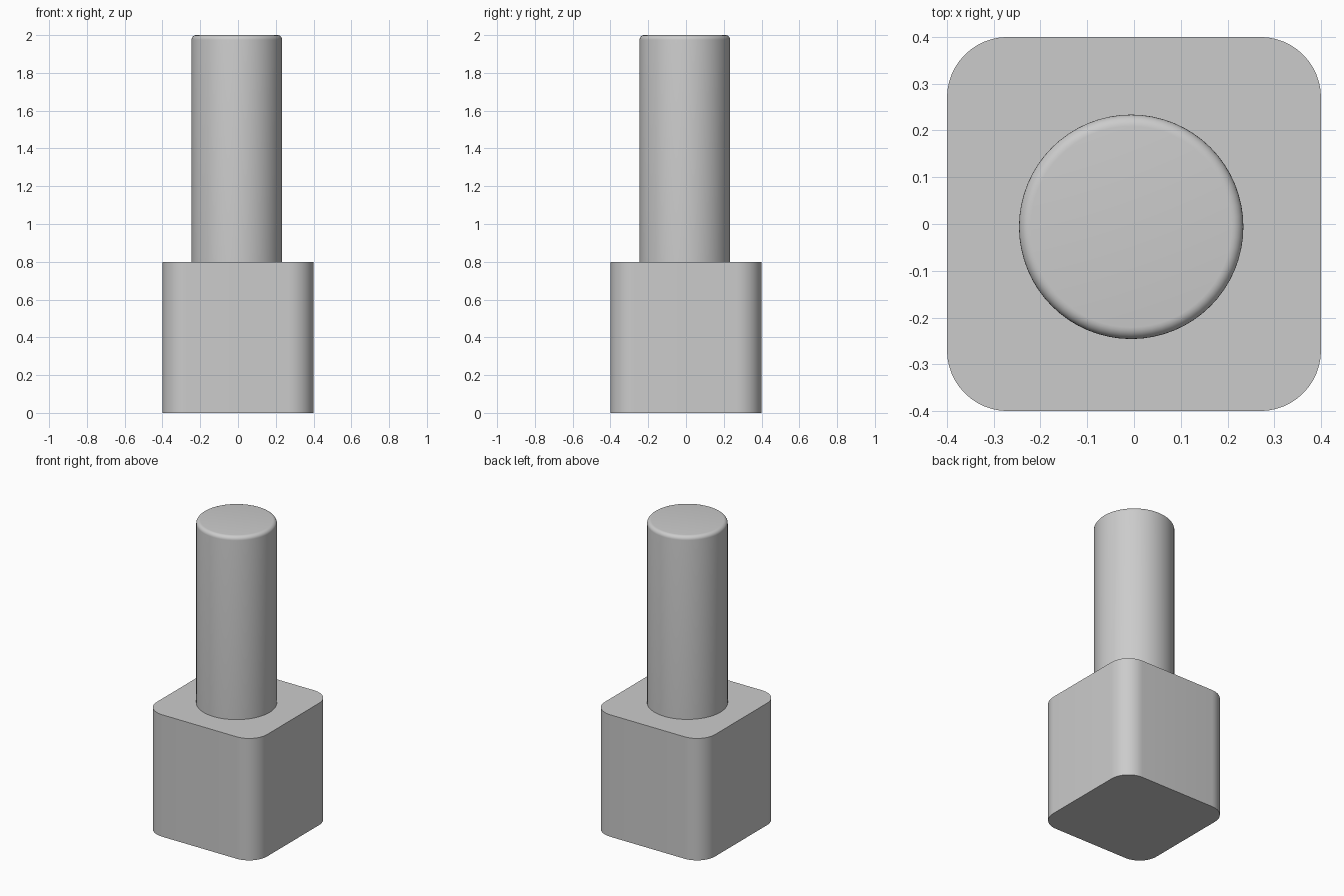
import bpy, bmesh, math

old = bpy.data.objects.get("Cube")
if old:
    bpy.data.objects.remove(old, do_unlink=True)

# Single plain grey
grey = bpy.data.materials.new("light_grey")
grey.use_nodes = True
colour = (0.6, 0.6, 0.6, 1)
grey.diffuse_color = colour
grey.node_tree.nodes["Principled BSDF"].inputs["Base Color"].default_value = colour


def finish(bm, name, location):
    mesh = bpy.data.meshes.new(name)
    bm.to_mesh(mesh)
    bm.free()
    obj = bpy.data.objects.new(name, mesh)
    obj.location = location
    mesh.materials.append(grey)
    bpy.context.collection.objects.link(obj)
    bpy.ops.object.select_all(action="DESELECT")
    obj.select_set(True)
    bpy.context.view_layer.objects.active = obj
    bpy.ops.object.shade_smooth_by_angle(angle=math.radians(35))
    return obj


# Square base block with rounded upright edges
bm = bmesh.new()
bmesh.ops.create_cube(bm, size=0.8)
upright = [e for e in bm.edges if abs(e.verts[0].co.z - e.verts[1].co.z) > 0.1]
bmesh.ops.bevel(bm, geom=upright, offset=0.13, segments=12, profile=0.5, affect="EDGES")
finish(bm, "base_block", (0, 0, 0.4))

# Round post with a softened top rim
bm = bmesh.new()
bmesh.ops.create_cone(bm, cap_ends=True, segments=64, radius1=0.24, radius2=0.24, depth=1.2)
rim = [e for e in bm.edges if all(v.co.z > 0 for v in e.verts)]
bmesh.ops.bevel(bm, geom=rim, offset=0.025, segments=6, profile=0.5, affect="EDGES")
finish(bm, "round_post", (-0.006, -0.006, 1.4))
